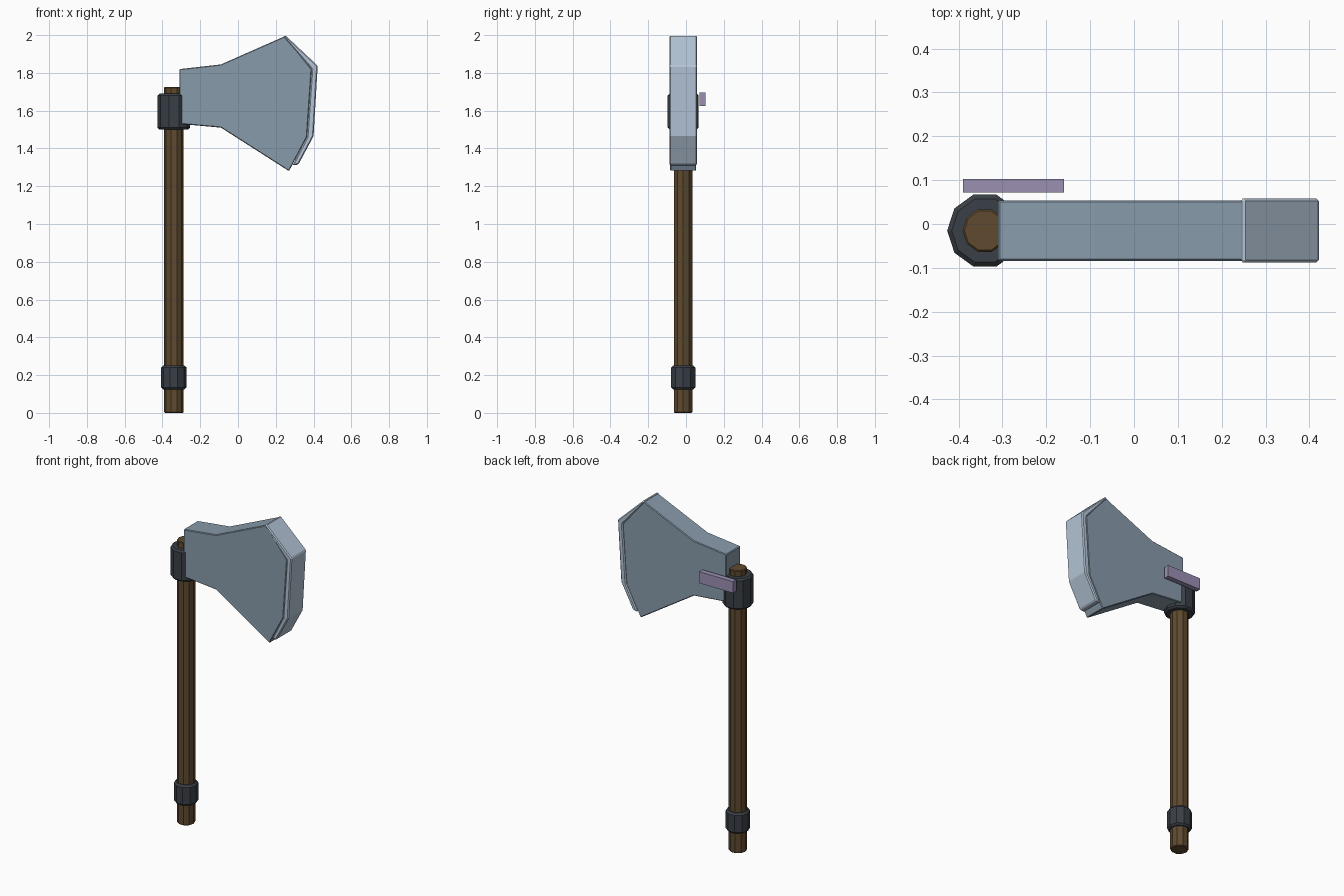
import bpy
import bmesh
from mathutils import Matrix, Vector

cube = bpy.data.objects.get("Cube")
if cube:
    bpy.data.objects.remove(cube)

AXIS_X, AXIS_Y = -0.34, -0.015


def material(name, rgb):
    mat = bpy.data.materials.new(name)
    mat.use_nodes = True
    mat.diffuse_color = (*rgb, 1)
    mat.node_tree.nodes["Principled BSDF"].inputs["Base Color"].default_value = (*rgb, 1)
    return mat


steel = material("blue grey steel", (0.25, 0.33, 0.41))
bright = material("bright edge steel", (0.46, 0.56, 0.68))
iron = material("dark iron", (0.042, 0.051, 0.064))
wood = material("brown wood", (0.115, 0.068, 0.028))
violet = material("dull violet", (0.33, 0.28, 0.45))


def finish(name, bm, mat, bevel=0, segments=1):
    bmesh.ops.recalc_face_normals(bm, faces=bm.faces)
    mesh = bpy.data.meshes.new(name)
    bm.to_mesh(mesh)
    bm.free()
    mesh.materials.append(mat)
    obj = bpy.data.objects.new(name, mesh)
    bpy.context.collection.objects.link(obj)
    if bevel:
        mod = obj.modifiers.new("Bevel", "BEVEL")
        mod.width, mod.segments = bevel, segments
        mod.limit_method = "ANGLE"
        mod.angle_limit = 0.7
    return obj


def post(name, radius, bottom, top, mat, bevel):
    """Ten-sided upright prism around the handle axis."""
    bm = bmesh.new()
    place = Matrix.Translation((AXIS_X, AXIS_Y, (bottom + top) / 2))
    bmesh.ops.create_cone(bm, cap_ends=True, segments=10, radius1=radius,
                          radius2=radius, depth=top - bottom,
                          matrix=place @ Matrix.Rotation(1.5707963, 4, "Z"))
    return finish(name, bm, mat, bevel)


def slab(name, outline, front, back, mat, bevel=0):
    """Outline in x and z, extruded from front to back."""
    bm = bmesh.new()
    face = bm.faces.new([bm.verts.new((x, front, z)) for x, z in outline])
    grown = bmesh.ops.extrude_face_region(bm, geom=[face])["geom"]
    verts = [v for v in grown if isinstance(v, bmesh.types.BMVert)]
    bmesh.ops.translate(bm, verts=verts, vec=Vector((0, back - front, 0)))
    return finish(name, bm, mat, bevel)


# Handle and its two iron collars
post("handle", 0.051, 0, 1.725, wood, 0.004)
post("lower_collar", 0.068, 0.125, 0.25, iron, 0.01)
post("upper_collar", 0.086, 1.50, 1.69, iron, 0.01)

# Axe head flaring out from the collar
slab("blade", [(-0.31, 1.82), (-0.09, 1.845), (0.25, 1.995), (0.39, 1.82),
               (0.365, 1.46), (0.27, 1.28), (-0.09, 1.51), (-0.31, 1.53)],
     -0.084, 0.054, steel, 0.004)

# Brighter cutting edge wrapped round the blade
slab("cutting_edge", [(0.25, 2.0), (0.422, 1.838), (0.40, 1.465), (0.32, 1.315),
                      (0.288, 1.31), (0.365, 1.46), (0.39, 1.82), (0.24, 1.99)],
     -0.088, 0.058, bright, 0.006)

# Small bar on the back of the head
slab("back_bar", [(-0.39, 1.625), (-0.16, 1.625), (-0.16, 1.695), (-0.39, 1.695)],
     0.072, 0.103, violet)
